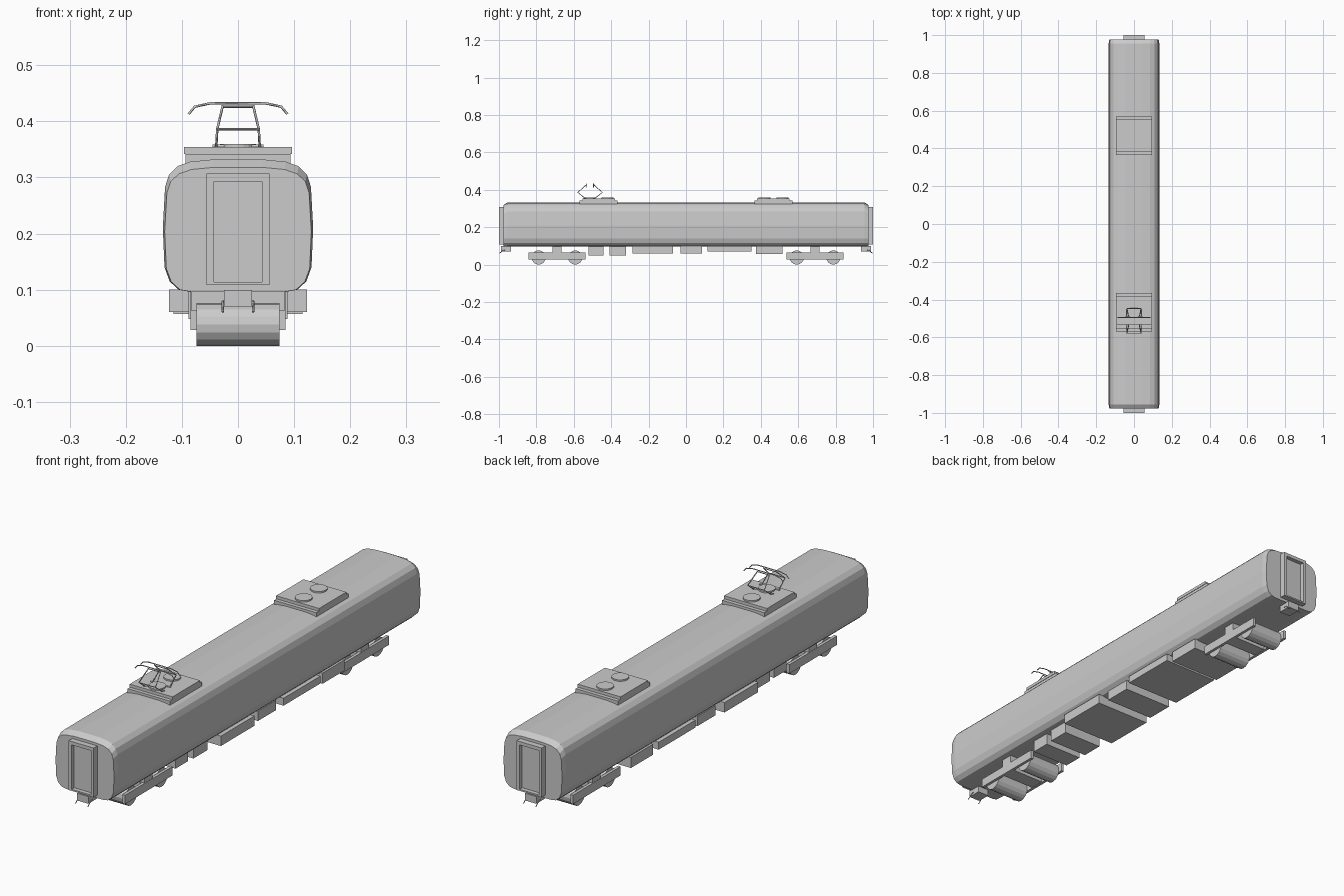
import bpy, bmesh, math
from mathutils import Vector

if "Cube" in bpy.data.objects:
    bpy.data.objects.remove(bpy.data.objects["Cube"])


def finish(name, bm):
    bmesh.ops.recalc_face_normals(bm, faces=bm.faces)
    me = bpy.data.meshes.new(name)
    bm.to_mesh(me)
    bm.free()
    ob = bpy.data.objects.new(name, me)
    bpy.context.collection.objects.link(ob)
    return ob


def box(name, x, y, z):
    bm = bmesh.new()
    bmesh.ops.create_cube(bm, size=1)
    for v in bm.verts:
        v.co = Vector([(r[0] + r[1]) / 2 + c * (r[1] - r[0]) for c, r in zip(v.co, (x, y, z))])
    return finish(name, bm)


def cylinder(name, centre, radius, depth, axis='Z', sides=16):
    bm = bmesh.new()
    bmesh.ops.create_cone(bm, cap_ends=True, segments=sides, radius1=radius, radius2=radius, depth=depth)
    for v in bm.verts:
        if axis == 'X':
            v.co = Vector((v.co.z, v.co.x, v.co.y))
        v.co += Vector(centre)
    return finish(name, bm)


def rod(name, paths, radius):
    cu = bpy.data.curves.new(name, 'CURVE')
    cu.dimensions = '3D'
    cu.bevel_depth = radius
    cu.bevel_resolution = 0
    cu.use_fill_caps = True
    for pts in paths:
        sp = cu.splines.new('POLY')
        sp.points.add(len(pts) - 1)
        for p, co in zip(sp.points, pts):
            p.co = (*co, 1)
    ob = bpy.data.objects.new(name, cu)
    bpy.context.collection.objects.link(ob)


def span(a, b):
    return (min(a, b), max(a, b))


# Car body: rounded cross-section lofted along y, with a slight taper at the ends
half = [(0.045, 0.332), (0.085, 0.328), (0.108, 0.32), (0.123, 0.305), (0.130, 0.283), (0.134, 0.21),
        (0.131, 0.14), (0.122, 0.115), (0.106, 0.1), (0.085, 0.096)]
profile = half + [(-x, z) for x, z in reversed(half)]
bm = bmesh.new()
rings = []
for y, sx, sz in [(-0.977, 0.975, 0.94), (-0.955, 1, 1), (0.955, 1, 1), (0.977, 0.975, 0.94)]:
    rings.append([bm.verts.new((x * sx, y, 0.097 + (z - 0.097) * sz)) for x, z in profile])
n = len(profile)
for a, b in zip(rings, rings[1:]):
    for i in range(n):
        bm.faces.new((a[i], a[(i + 1) % n], b[(i + 1) % n], b[i]))
bm.faces.new(rings[0])
bm.faces.new(rings[-1])
finish("car_body", bm)

for s, tag in ((-1, "front"), (1, "rear")):
    # Gangway frame around a recessed door
    y = span(s * 0.97, s * 1.0)
    for x0, x1 in ((-0.056, -0.043), (0.043, 0.056)):
        box(tag + "_gangway_post", (x0, x1), y, (0.108, 0.307))
    box(tag + "_gangway_lintel", (-0.043, 0.043), y, (0.293, 0.307))
    box(tag + "_gangway_sill", (-0.043, 0.043), y, (0.108, 0.114))
    box(tag + "_gangway_door", (-0.043, 0.043), span(s * 0.97, s * 0.983), (0.114, 0.293))

    # Coupler with two slanted hooks
    box(tag + "_coupler", (-0.025, 0.025), span(s * 0.935, s * 0.99), (0.07, 0.099))
    rod(tag + "_coupler_hooks", [[(x, s * 0.965, 0.08), (x, s * 0.98, 0.075), (x, s * 0.997, 0.06)]
                                 for x in (-0.027, 0.027)], 0.002)

    # Bogie: side beams, cross beam, bolster and wheelsets
    c = s * 0.69
    for x in (-1, 1):
        box(tag + "_bogie_side_beam", span(x * 0.073, x * 0.085), (c - 0.152, c + 0.152), (0.028, 0.064))
    box(tag + "_bogie_cross_beam", (-0.074, 0.074), (c - 0.03, c + 0.03), (0.03, 0.064))
    box(tag + "_bogie_bolster", (-0.084, 0.084), (c - 0.025, c + 0.025), (0.06, 0.1))
    for d in (-0.098, 0.098):
        cylinder(tag + "_wheelset", (0, c + d, 0.038), 0.038, 0.148, 'X')

    # Roof unit: base tray, casing and two fan covers
    c = s * 0.467
    box(tag + "_roof_unit_base", (-0.094, 0.094), (c - 0.102, c + 0.102), (0.318, 0.342))
    box(tag + "_roof_unit_casing", (-0.096, 0.096), (c - 0.087, c + 0.087), (0.342, 0.354))
    for d in (-0.048, 0.048):
        cylinder(tag + "_roof_fan_cover", (0, c + d, 0.356), 0.032, 0.008, sides=20)

# Underfloor equipment boxes
for x, y0, y1, z in [(0.085, -0.52, -0.44, 0.048), (0.088, -0.41, -0.32, 0.048), (0.123, -0.285, -0.07, 0.06),
                     (0.11, -0.03, 0.085, 0.06), (0.123, 0.115, 0.35, 0.07), (0.115, 0.375, 0.515, 0.057)]:
    box("underfloor_box", (-x, x), (y0, y1), (z, 0.1))

# Pantograph: diamond arms, cross rods, mounting bars and two collector bows
pc = -0.513
arms, cross, bows, mounts = [], [], [], []
for s in (-1, 1):
    for x in (-1, 1):
        arms.append([(x * 0.039, pc + s * 0.02, 0.35), (x * 0.037, pc + s * 0.066, 0.386),
                     (x * 0.027, pc + s * 0.018, 0.428)])
    cross.append([(-0.037, pc + s * 0.066, 0.386), (0.037, pc + s * 0.066, 0.386)])
    cross.append([(-0.027, pc + s * 0.018, 0.426), (0.027, pc + s * 0.018, 0.426)])
    mounts.append([(-0.045, pc + s * 0.02, 0.356), (0.045, pc + s * 0.02, 0.356)])
    bows.append([(x, pc + s * 0.018, z) for x, z in [(-0.088, 0.413), (-0.077, 0.426), (-0.05, 0.432),
                                                   (0.05, 0.432), (0.077, 0.426), (0.088, 0.413)]])
rod("pantograph_arms", arms, 0.0022)
rod("pantograph_cross_rods", cross, 0.002)
rod("pantograph_mounts", mounts, 0.003)
rod("pantograph_bows", bows, 0.0022)
